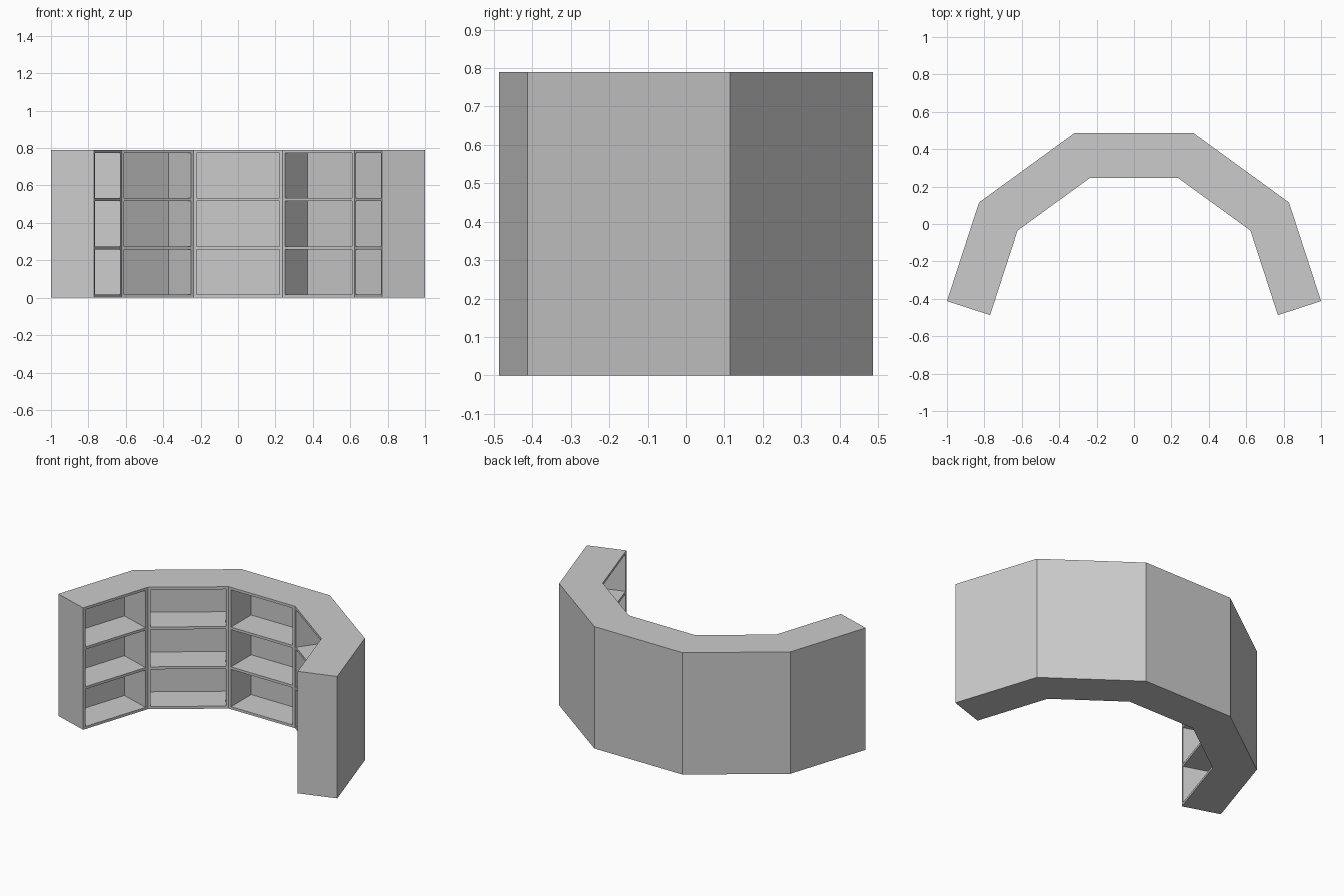
import bpy
import bmesh
from math import radians, cos, sin, tan
from mathutils import Vector

cube = bpy.data.objects.get("Cube")
if cube:
    bpy.data.objects.remove(cube, do_unlink=True)

WIDTH = 0.4755     # inner width of one bay
DEPTH = 0.2425     # full depth of a bay
HEIGHT = 0.79
BOARD = 0.0165     # thickness of shelves and sides
RECESS = 0.206     # depth of the compartments
TURN = 36          # angle between neighbouring bays
ROWS = 3
BAYS = 5

grey = bpy.data.materials.new("plain grey")
grey.use_nodes = True
colour = (0.6, 0.6, 0.6, 1)
grey.diffuse_color = colour
grey.node_tree.nodes["Principled BSDF"].inputs["Base Color"].default_value = colour

# Footprint: walk along the inner edge, bay by bay
angles = [radians(TURN * (2 - i)) for i in range(BAYS)]
dirs = [Vector((cos(a), sin(a), 0)) for a in angles]
outs = [Vector((-sin(a), cos(a), 0)) for a in angles]
inner = [Vector((0, 0, 0))]
for d in dirs:
    inner.append(inner[-1] + d * WIDTH)

# Outer edge: mitred at the joints, square at both ends
miter = DEPTH * tan(radians(TURN / 2))
outer = [inner[0] + outs[0] * DEPTH]
for i in range(1, BAYS):
    outer.append(inner[i] + outs[i] * DEPTH - dirs[i] * miter)
outer.append(inner[-1] + outs[-1] * DEPTH)

points = inner + outer
middle = Vector([(min(p[k] for p in points) + max(p[k] for p in points)) / 2
                 for k in range(3)])
inner = [p - middle for p in inner]
outer = [p - middle for p in outer]

# Solid curved body
bm = bmesh.new()
outline = inner + outer[::-1]
low = [bm.verts.new(p) for p in outline]
high = [bm.verts.new(p + Vector((0, 0, HEIGHT))) for p in outline]
bm.faces.new(low[::-1])
bm.faces.new(high)
n = len(outline)
walls = [bm.faces.new((low[i], low[(i + 1) % n], high[(i + 1) % n], high[i]))
         for i in range(n)]
bm.normal_update()


def split(faces, point, normal):
    """Cut only the given faces along a plane and return all the pieces."""
    geom = set(faces)
    for f in faces:
        geom.update(f.edges)
        geom.update(f.verts)
    cut = bmesh.ops.bisect_plane(bm, geom=list(geom), dist=1e-5,
                                 plane_co=point, plane_no=normal)
    return [g for g in cut["geom"] if isinstance(g, bmesh.types.BMFace)]


# Divide every inner wall into boards and compartment openings
cell = (HEIGHT - BOARD * (ROWS + 1)) / ROWS
openings = []
for i in range(BAYS):
    faces = [walls[i]]
    for side in (BOARD, WIDTH - BOARD):
        faces = split(faces, inner[i] + dirs[i] * side, dirs[i])
    for r in range(ROWS):
        bottom = BOARD + r * (cell + BOARD)
        for z in (bottom, bottom + cell):
            faces = split(faces, Vector((0, 0, z)), Vector((0, 0, 1)))
    for f in faces:
        c = f.calc_center_median()
        along = (c - inner[i]).dot(dirs[i])
        if BOARD < along < WIDTH - BOARD and c.z % (cell + BOARD) > BOARD:
            openings.append(f)

# Push the compartments into the body
bm.normal_update()
bmesh.ops.inset_individual(bm, faces=openings, thickness=0, depth=-RECESS,
                           use_even_offset=False)
bmesh.ops.recalc_face_normals(bm, faces=bm.faces[:])

mesh = bpy.data.meshes.new("curved_bookcase")
bm.to_mesh(mesh)
bm.free()
mesh.materials.append(grey)
bookcase = bpy.data.objects.new("curved_bookcase", mesh)
bpy.context.collection.objects.link(bookcase)
